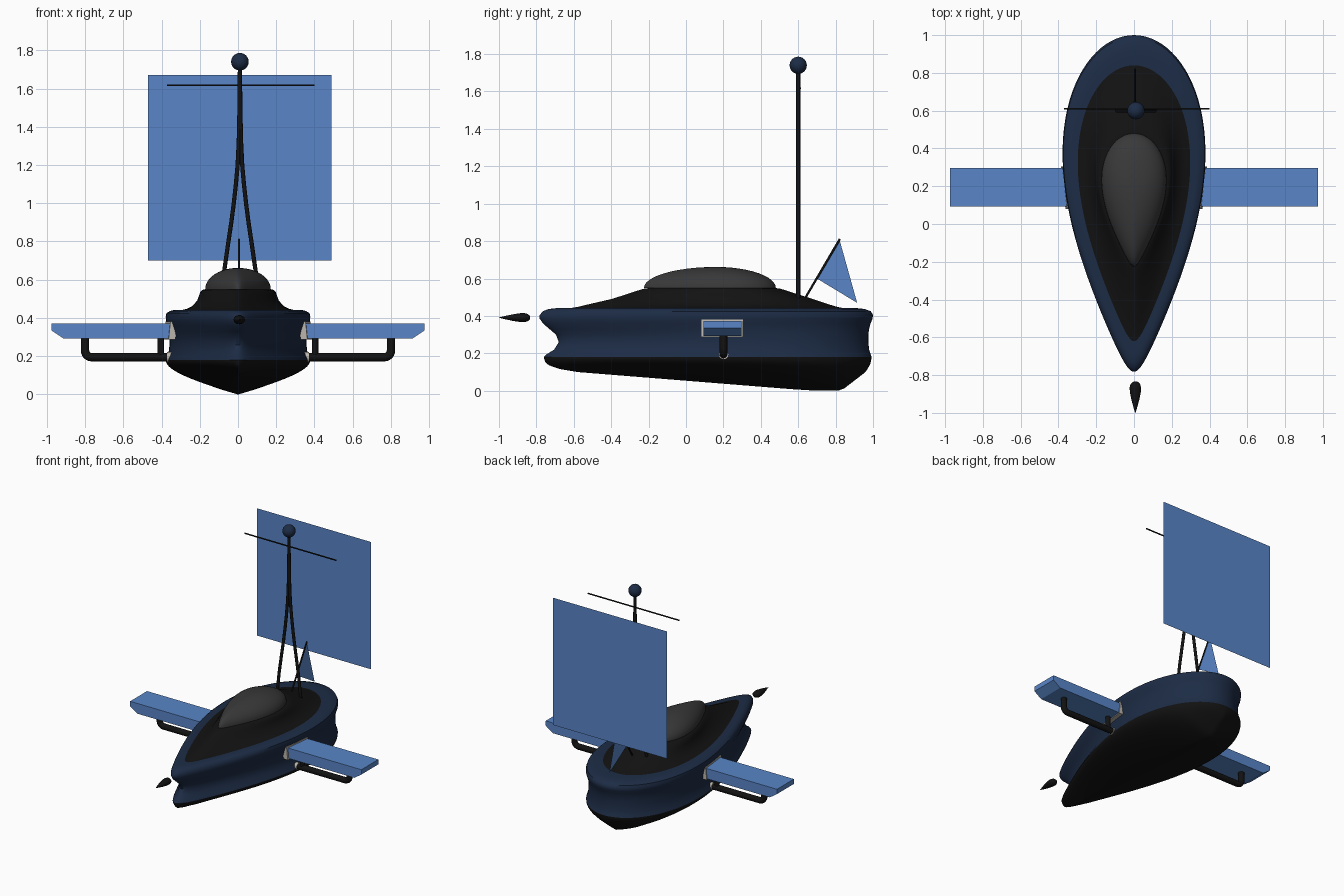
import bpy, bmesh
from math import pi, sin, cos

if "Cube" in bpy.data.objects:
    bpy.data.objects.remove(bpy.data.objects["Cube"])


def mat(name, r, g, b):
    m = bpy.data.materials.new(name)
    m.diffuse_color = (r, g, b, 1)
    m.use_nodes = True
    m.node_tree.nodes["Principled BSDF"].inputs["Base Color"].default_value = m.diffuse_color
    return m


NAVY = mat("navy", .012, .025, .06)
BLACK = mat("black", .006, .006, .006)
BLUE = mat("light_blue", .1, .24, .58)
SMOKE = mat("smoke", .04, .04, .04)
TRIM = mat("trim", .5, .47, .42)


def finish(name, bm, material, smooth=None, mirror=False, closed=True):
    bmesh.ops.remove_doubles(bm, verts=bm.verts, dist=1e-5)
    if closed:
        bmesh.ops.recalc_face_normals(bm, faces=bm.faces)
    me = bpy.data.meshes.new(name)
    bm.to_mesh(me)
    bm.free()
    me.materials.append(material)
    ob = bpy.data.objects.new(name, me)
    bpy.context.collection.objects.link(ob)
    if mirror:
        ob.modifiers.new("mirror", 'MIRROR').use_mirror_merge = False
    if smooth:
        bpy.ops.object.select_all(action='DESELECT')
        ob.select_set(True)
        bpy.context.view_layer.objects.active = ob
        bpy.ops.object.shade_smooth_by_angle(angle=smooth)
    return ob


N = 96


def egg(z, y0, y1, w):
    # Egg-shaped outline, narrow towards the front
    pts = []
    for i in range(N):
        t = 2 * pi * i / N
        u = .5 - .5 * cos(t)
        pts.append((w * sin(t) * (.38 + 1.4 * u - .55 * u * u), y0 + (y1 - y0) * u, z))
    return pts


def loft(name, rings, material, smooth=.7, caps=True, mirror=False):
    bm = bmesh.new()
    rows = [[bm.verts.new(p) for p in r] for r in rings]
    n = len(rows[0])
    for a, b in zip(rows, rows[1:]):
        for i in range(n):
            j = (i + 1) % n
            bm.faces.new((a[i], a[j], b[j], b[i]))
    if caps:
        bm.faces.new(rows[0])
        bm.faces.new(rows[-1])
    bmesh.ops.dissolve_degenerate(bm, dist=1e-6, edges=bm.edges)
    return finish(name, bm, material, smooth, mirror)


def tube(name, pts, r, material, mirror=False, kind='POLY'):
    cu = bpy.data.curves.new(name, 'CURVE')
    cu.dimensions = '3D'
    cu.bevel_depth = r
    cu.bevel_resolution = 4
    cu.use_fill_caps = True
    s = cu.splines.new('POLY')
    s.points.add(len(pts) - 1)
    for p, c in zip(s.points, pts):
        p.co = (*c, 1)
    tmp = bpy.data.objects.new("tmp", cu)
    bpy.context.collection.objects.link(tmp)
    bpy.context.view_layer.update()
    bm = bmesh.new()
    me = tmp.to_mesh()
    bm.from_mesh(me)
    tmp.to_mesh_clear()
    bpy.data.objects.remove(tmp)
    return finish(name, bm, material, .9, mirror)


def sheet(name, pts, material):
    bm = bmesh.new()
    bm.faces.new([bm.verts.new(p) for p in pts])
    return finish(name, bm, material, closed=False)


def lerp(table, x):
    for (a, fa), (b, fb) in zip(table, table[1:]):
        if x <= b:
            return fa + (fb - fa) * max(0, x - a) / (b - a)
    return table[-1][1]


# Upper hull with a pinched waist
loft("hull_side", [egg(*r) for r in [
    (.18, -.76, .993, .375), (.195, -.745, .987, .37), (.22, -.705, .979, .36),
    (.26, -.68, .975, .355), (.30, -.695, .975, .355), (.33, -.73, .979, .358),
    (.36, -.765, .987, .365), (.385, -.782, .997, .373), (.405, -.782, 1.0, .375),
    (.425, -.765, .988, .371), (.437, -.735, .955, .352), (.442, -.69, .91, .33),
    (.442, -.62, .84, .295)]], NAVY, caps=False)

# Lower hull: V-shaped sections hanging from the rim down to the keel line
keel = [(-.76, .18), (-.755, .155), (-.735, .137), (-.68, .117), (-.58, .1), (.57, .008),
        (.70, 0), (.83, 0), (.96, .1), (.985, .14), (.993, .18)]
rim = egg(.18, -.76, .993, .375)
rings = []
for i in range(15):
    k = 1 - (i / 14) ** 2
    rings.append([(x * k, y, .18 - (.18 - lerp(keel, y)) * (1 - k) ** .5) for x, y, z in rim])
loft("hull_bottom", rings, BLACK, caps=False)

# Raised deck
loft("deck", [egg(*r) for r in [
    (.44, -.63, .85, .3), (.448, -.58, .81, .265), (.46, -.53, .77, .24),
    (.49, -.40, .68, .212), (.515, -.32, .60, .203), (.535, -.26, .54, .196),
    (.547, -.22, .50, .185), (.55, -.18, .46, .17)]], BLACK)

# Canopy dome
dome = []
for i in range(13):
    s, h = cos(i * pi / 24.2), sin(i * pi / 24.2)
    dome.append(egg(.55 + .112 * h, .16 - .385 * s, .16 + .32 * s, .17 * s))
loft("canopy", dome, SMOKE)

# Mast legs, top ball and yard
for side in (-1, 1):
    tube("mast_leg", [(.01 + side * x, .6, z) for x, z in [
        (.1, .48), (.083, .64), (.06, .8), (.045, .9), (.032, 1.0), (.021, 1.1),
        (.012, 1.2), (.006, 1.32), (.002, 1.5), (0, 1.72)]], .011, BLACK)
bm = bmesh.new()
bmesh.ops.create_uvsphere(bm, u_segments=24, v_segments=16, radius=.046)
bmesh.ops.translate(bm, verts=bm.verts, vec=(.01, .6, 1.74))
finish("mast_ball", bm, NAVY, .9)
tube("yard", [(-.37, .61, 1.617), (.4, .61, 1.617)], .005, BLACK)

# Main sail and small rear sail with its spar
sheet("main_sail", [(-.47, .9, .7), (.49, .9, .7), (.49, .9, 1.67), (-.47, .9, 1.67)], BLUE)
sheet("rear_sail", [(.005, .82, .81), (.005, .70, .60), (.005, .915, .47)], BLUE)
tube("rear_spar", [(.005, .64, .5), (.005, .823, .812)], .006, BLACK)

# Side boards with a slanted lower tip
section = [(.33, .372), (.975, .372), (.975, .335), (.915, .294), (.33, .294)]
loft("side_board", [[(x, y, z) for x, z in section] for y in (.093, .297)], BLUE,
     smooth=None, mirror=True)

# Collars where the boards and struts meet the hull
rings = []
for d in (-.03, .006):
    rings.append([(.352 + (y - .08) * .11 + (.335 - z) * .1 + d, y, z)
                  for y, z in [(.08, .287), (.304, .287), (.304, .382), (.08, .382)]])
loft("board_collar", rings, TRIM, smooth=None, mirror=True)
tube("strut_collar", [(.34, .2, .195), (.372, .2, .195)], .027, TRIM, mirror=True)

# Bent pipe struts under the boards
bend = [(.765 + .035 * sin(a), .2, .23 - .035 * cos(a)) for a in [i * pi / 12 for i in range(7)]]
tube("strut", [(.34, .2, .195)] + bend + [(.8, .2, .3)], .022, BLACK, mirror=True)
tube("strut_post", [(.403, .2, .195), (.403, .2, .3)], .017, BLACK, mirror=True)

# Teardrop floating ahead of the bow
drop = [(-1.0, .001), (-.97, .01), (-.93, .021), (-.89, .029), (-.865, .03),
        (-.847, .025), (-.836, .014), (-.833, .002)]
loft("bow_drop", [[(.007 + r * cos(i * pi / 12), y, .391 + .8 * r * sin(i * pi / 12))
                   for i in range(24)] for y, r in drop], BLACK)
